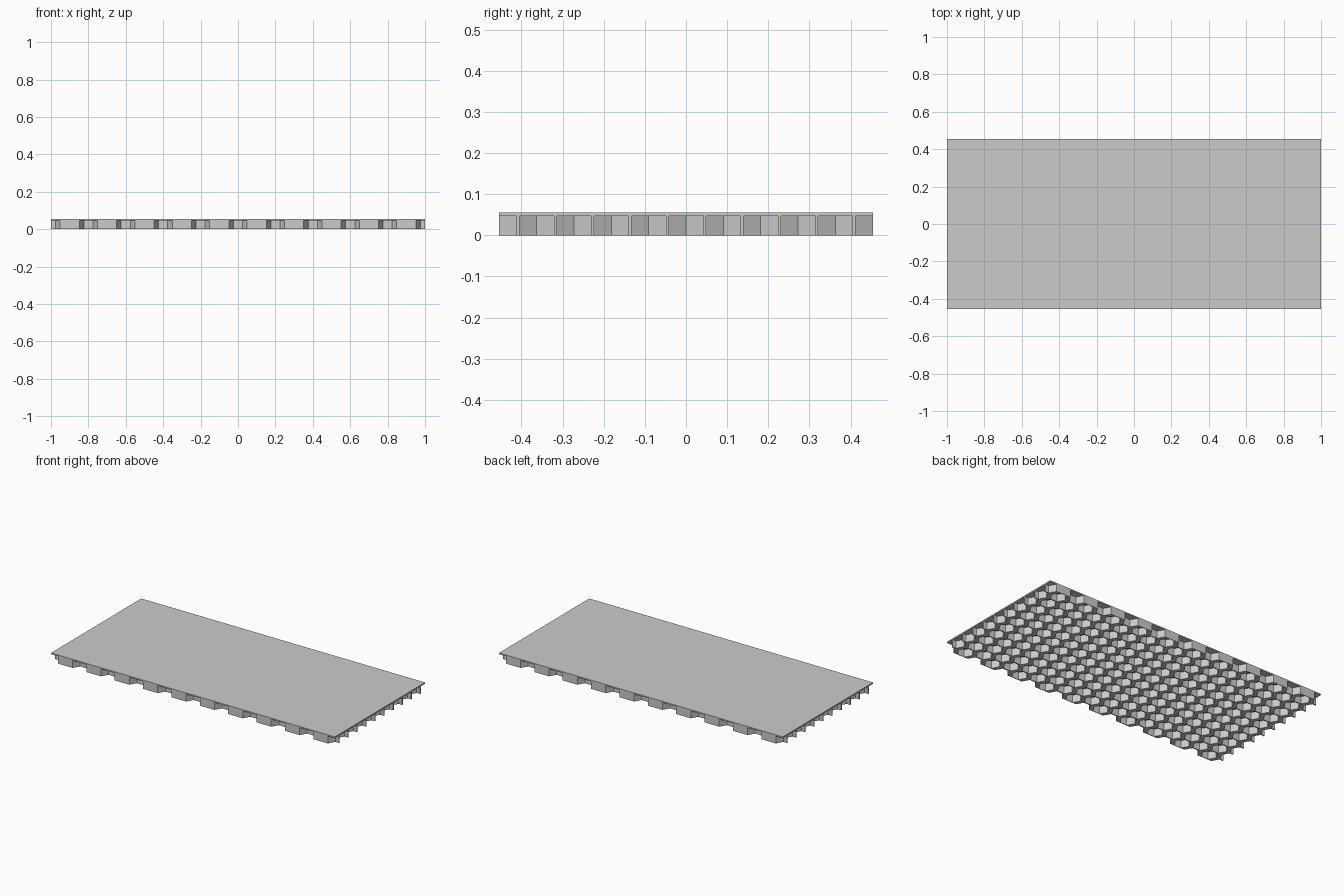
import bpy
import bmesh
from math import cos, sin, pi

cube = bpy.data.objects.get("Cube")
if cube:
    bpy.data.objects.remove(cube, do_unlink=True)

LENGTH, WIDTH = 2.0, 0.908
CORE_TOP, PANEL_TOP = 0.047, 0.055
COLUMN, ROW = 0.1, WIDTH / 10
RADIUS = 0.0485

grey = bpy.data.materials.new("plain grey")
grey.use_nodes = True
grey.diffuse_color = (0.6, 0.6, 0.6, 1)
grey.node_tree.nodes["Principled BSDF"].inputs["Base Color"].default_value = grey.diffuse_color


def make_object(name, bm):
    bmesh.ops.recalc_face_normals(bm, faces=bm.faces)
    mesh = bpy.data.meshes.new(name)
    bm.to_mesh(mesh)
    bm.free()
    mesh.materials.append(grey)
    obj = bpy.data.objects.new(name, mesh)
    bpy.context.scene.collection.objects.link(obj)
    return obj


def prism(bm, outline, low, high):
    """Close an outline into an upright prism."""
    bottom = [bm.verts.new((x, y, low)) for x, y in outline]
    top = [bm.verts.new((x, y, high)) for x, y in outline]
    bm.faces.new(reversed(bottom))
    bm.faces.new(top)
    for i in range(len(outline)):
        j = (i + 1) % len(outline)
        bm.faces.new((bottom[i], bottom[j], top[j], top[i]))


def slab(name, low, high):
    bm = bmesh.new()
    x, y = LENGTH / 2, WIDTH / 2
    prism(bm, [(-x, -y), (x, -y), (x, y), (-x, y)], low, high)
    return make_object(name, bm)


# Thin top panel and the core below it
top_panel = slab("top_panel", CORE_TOP, PANEL_TOP)
core = slab("honeycomb_core", 0, CORE_TOP)

# Staggered hexagonal cells, cut open along the rim
bm = bmesh.new()
for col in range(-10, 11):
    odd = col % 2
    for row in range(-5, 5 if odd else 6):
        cx, cy = col * COLUMN, (row + odd / 2) * ROW
        hexagon = [(cx + RADIUS * cos(i * pi / 3), cy + RADIUS * sin(i * pi / 3))
                   for i in range(6)]
        prism(bm, hexagon, -0.02, CORE_TOP + 0.02)
cutter = make_object("cell_cutter", bm)
cutter.hide_render = True

# Cut the cells and keep only the finished core
cut = core.modifiers.new("cells", 'BOOLEAN')
cut.operation = 'DIFFERENCE'
cut.solver = 'EXACT'
cut.object = cutter
bpy.context.view_layer.update()
finished = bpy.data.meshes.new_from_object(
    core.evaluated_get(bpy.context.evaluated_depsgraph_get()))
core.modifiers.clear()
core.data = finished
bpy.data.objects.remove(cutter, do_unlink=True)
